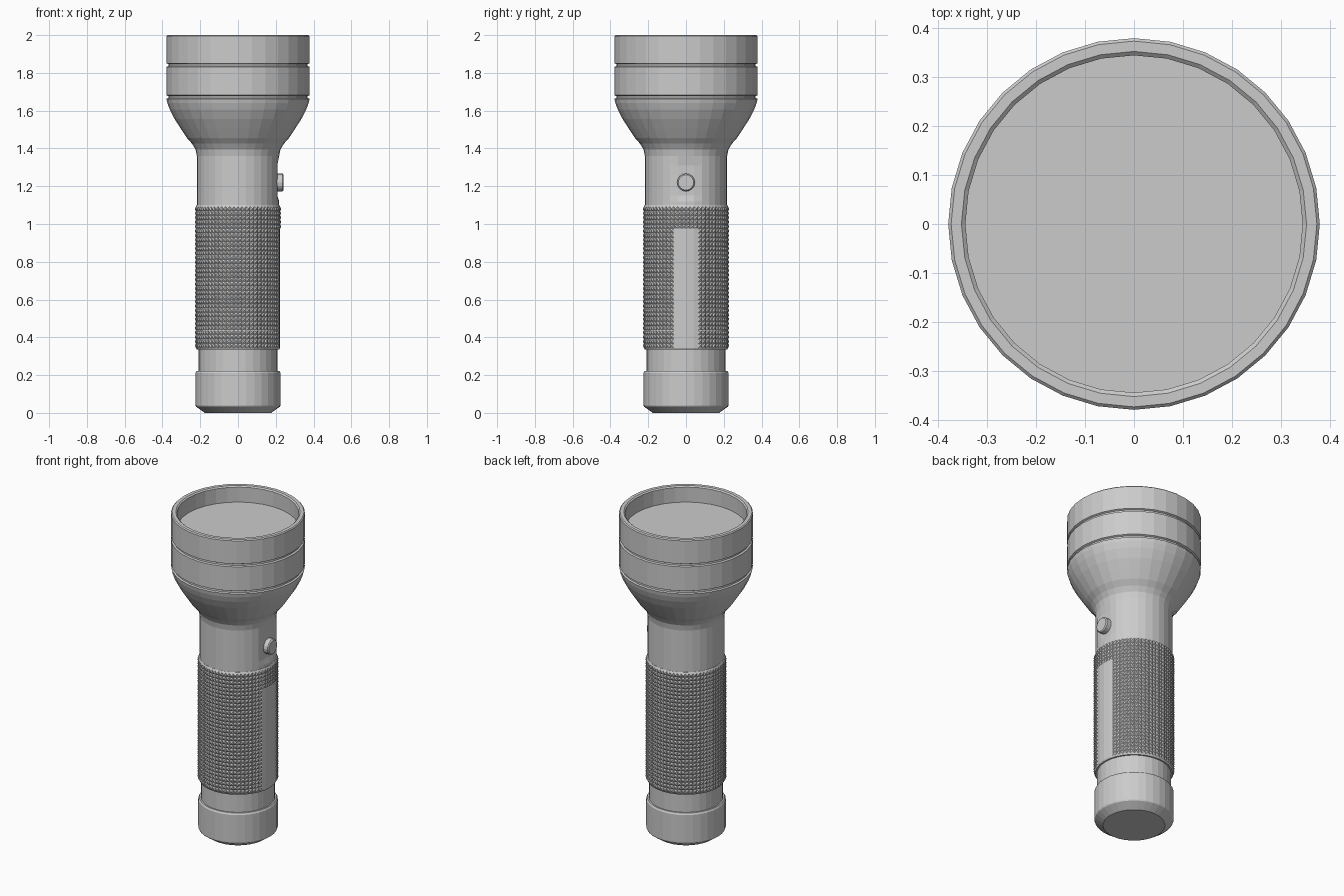
import bpy, bmesh
from math import sin, cos, pi, radians
from mathutils import Matrix

cube = bpy.data.objects.get("Cube")
if cube:
    bpy.data.objects.remove(cube, do_unlink=True)

SIDES = 32
grey = bpy.data.materials.new("light grey metal")
grey.use_nodes = True
colour = (0.6, 0.6, 0.6, 1)
grey.diffuse_color = colour
grey.node_tree.nodes["Principled BSDF"].inputs["Base Color"].default_value = colour


def finish(name, bm):
    bmesh.ops.recalc_face_normals(bm, faces=bm.faces[:])
    mesh = bpy.data.meshes.new(name)
    bm.to_mesh(mesh)
    bm.free()
    mesh.materials.append(grey)
    obj = bpy.data.objects.new(name, mesh)
    bpy.context.collection.objects.link(obj)
    return obj


def lathe(name, profile, cap_start=False, cap_end=False, flat_side=None):
    """Turn a list of (radius, height) points around z."""
    bm = bmesh.new()
    rings = []
    for r, z in profile:
        ring = []
        for i in range(SIDES):
            a = 2 * pi * i / SIDES
            x = r * cos(a)
            if flat_side and flat_side[0] <= z <= flat_side[1]:
                x = min(x, flat_side[2])
            ring.append(bm.verts.new((x, r * sin(a), z)))
        rings.append(ring)
    for low, high in zip(rings, rings[1:]):
        for i in range(SIDES):
            j = (i + 1) % SIDES
            bm.faces.new((low[i], low[j], high[j], high[i]))
    if cap_start:
        bm.faces.new(rings[0])
    if cap_end:
        bm.faces.new(rings[-1])
    return finish(name, bm)


# Tail cap and the narrow collar above it
lathe("tail_cap", [(0.175, 0), (0.222, 0.033), (0.225, 0.04), (0.225, 0.212),
                   (0.219, 0.222), (0.208, 0.222)], cap_start=True)
lathe("tail_collar", [(0.21, 0.215), (0.21, 0.345)])

# Neck with a flat for the switch, flaring into the lamp head
lathe("neck", [(0.218, 1.09), (0.218, 1.12), (0.218, 1.15), (0.218, 1.31),
               (0.218, 1.36)], flat_side=(1.14, 1.32, 0.208))
lathe("head_flare", [(0.218, 1.36), (0.225, 1.395), (0.243, 1.425), (0.27, 1.455),
                     (0.303, 1.505), (0.335, 1.555), (0.361, 1.605),
                     (0.374, 1.64), (0.379, 1.663), (0.369, 1.667)])

# Head barrel with two grooves, bevelled rim and recess
lathe("head_barrel", [(0.369, 1.667), (0.369, 1.677), (0.379, 1.682), (0.379, 1.832),
                      (0.369, 1.836), (0.369, 1.846), (0.379, 1.851),
                      (0.379, 1.994), (0.373, 2.0), (0.352, 2.0),
                      (0.344, 1.993), (0.344, 1.89)])
lathe("lens", [(0.345, 1.885), (0.345, 1.9)], cap_start=True, cap_end=True)

# Grip sleeve with plain bevelled ends
GRIP_LOW, GRIP_HIGH, GRIP_R = 0.336, 1.1, 0.223
lathe("grip_sleeve", [(0.208, GRIP_LOW), (0.219, GRIP_LOW), (GRIP_R, GRIP_LOW + 0.008),
                      (GRIP_R, GRIP_HIGH - 0.008), (0.219, GRIP_HIGH), (0.208, GRIP_HIGH)])

# Knurling: small pyramids on each facet, leaving a plain panel below the switch
bm = bmesh.new()
ROWS, PER_SIDE = 32, 2
step = (GRIP_HIGH - GRIP_LOW - 0.016) / ROWS
for side in range(SIDES):
    a0, a1 = (2 * pi * (side + k) / SIDES for k in (0, 1))
    mid = (a0 + a1) / 2
    for part in range(PER_SIDE):
        ends = []
        for t in (part / PER_SIDE, (part + 1) / PER_SIDE):
            ends.append((GRIP_R * (cos(a0) * (1 - t) + cos(a1) * t),
                         GRIP_R * (sin(a0) * (1 - t) + sin(a1) * t)))
        cx, cy = ((p + q) / 2 for p, q in zip(*ends))
        for row in range(ROWS):
            z = GRIP_LOW + 0.008 + row * step
            if side in (0, 1, SIDES - 2, SIDES - 1) and z < 0.96 and abs(cy) < 0.07:
                continue
            base = [bm.verts.new((*ends[k], z + h)) for k, h in
                    ((0, 0), (1, 0), (1, step), (0, step))]
            tip = bm.verts.new((cx + 0.007 * cos(mid), cy + 0.007 * sin(mid), z + step / 2))
            for k in range(4):
                bm.faces.new((base[k], base[(k + 1) % 4], tip))
finish("grip_knurling", bm)

# Round push switch on the side
bm = bmesh.new()
bmesh.ops.create_cone(bm, cap_ends=True, segments=16, radius1=0.047, radius2=0.047, depth=0.05,
                      matrix=Matrix.Translation((0.217, 0, 1.22)) @ Matrix.Rotation(radians(90), 4, 'Y'))
switch = finish("switch_button", bm)
bevel = switch.modifiers.new("edge", 'BEVEL')
bevel.width = 0.006
bevel.segments = 1
